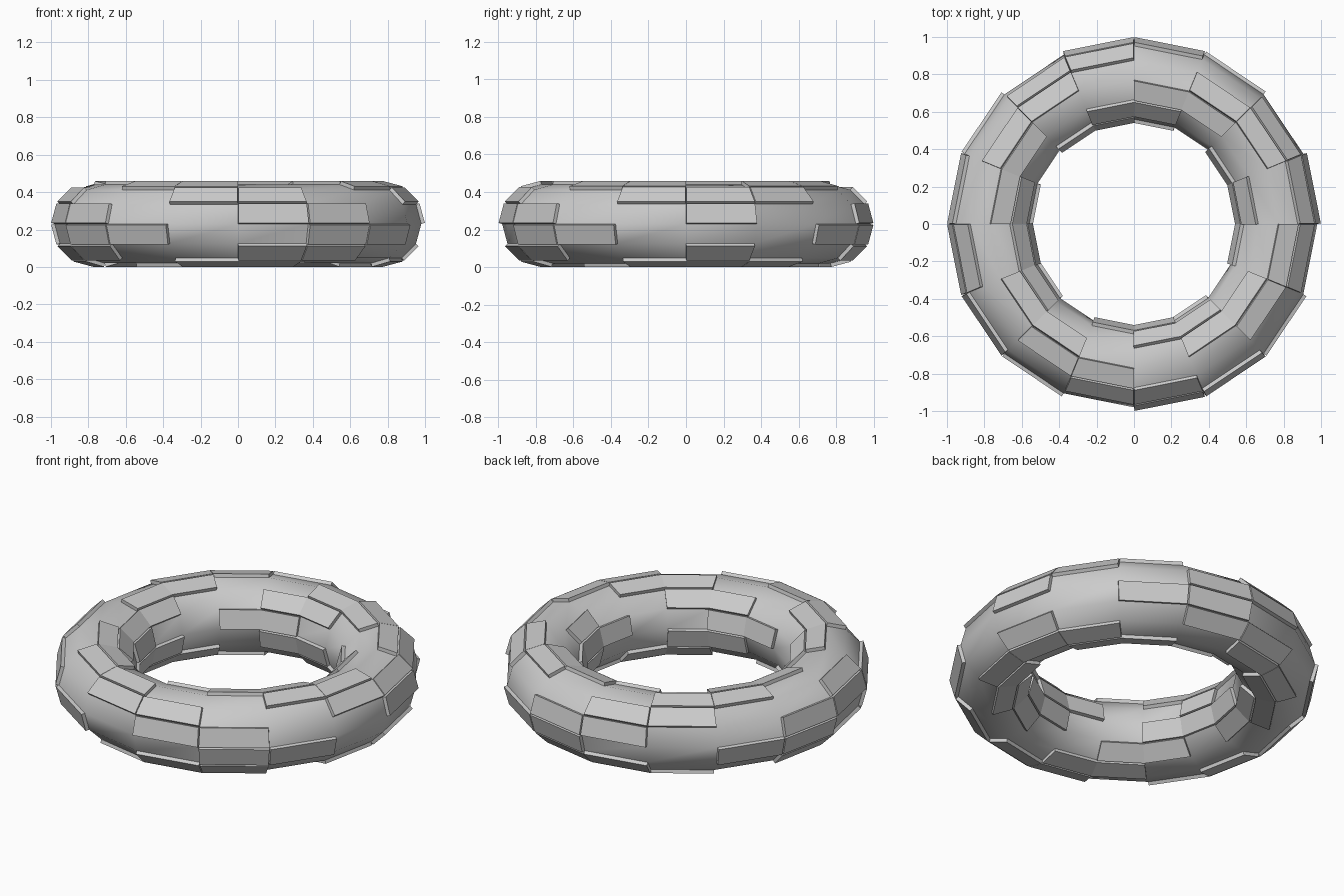
import bpy, bmesh, math

if "Cube" in bpy.data.objects:
    bpy.data.objects.remove(bpy.data.objects["Cube"])

SEG, SIDES = 16, 12          # segments round the ring, sides round the tube
R, r, Z, T = 0.77, 0.21, 0.23, 0.02

# Ring body: low-poly torus grid
bm = bmesh.new()
grid = []
for i in range(SEG):
    a = 2 * math.pi * i / SEG
    row = []
    for j in range(SIDES):
        b = 2 * math.pi * j / SIDES
        d = R + r * math.cos(b)
        row.append(bm.verts.new((d * math.cos(a), d * math.sin(a), Z + r * math.sin(b))))
    grid.append(row)


def is_plate(i, j):
    """Zigzag stair pattern of raised plates."""
    d = abs(i - 8)
    if j < SIDES // 2:
        return (d + j) % 4 < 2
    return (d + SIDES - j) % 4 >= 2


plates = []
for i in range(SEG):
    for j in range(SIDES):
        n, m = (i + 1) % SEG, (j + 1) % SIDES
        f = bm.faces.new((grid[i][j], grid[n][j], grid[n][m], grid[i][m]))
        if is_plate(i, j):
            plates.append(f)
bm.normal_update()

# Raised plates: each face pushed out separately along its own normal
for f in bmesh.ops.extrude_discrete_faces(bm, faces=plates)["faces"]:
    f.normal_update()
    bmesh.ops.translate(bm, verts=f.verts[:], vec=f.normal * T)
bm.normal_update()

mesh = bpy.data.meshes.new("plated_ring")
bm.to_mesh(mesh)
bm.free()
ring = bpy.data.objects.new("plated_ring", mesh)
bpy.context.collection.objects.link(ring)

# Smooth body with crisp plate edges
bpy.context.view_layer.objects.active = ring
ring.select_set(True)
bpy.ops.object.shade_smooth_by_angle(angle=math.radians(35))
